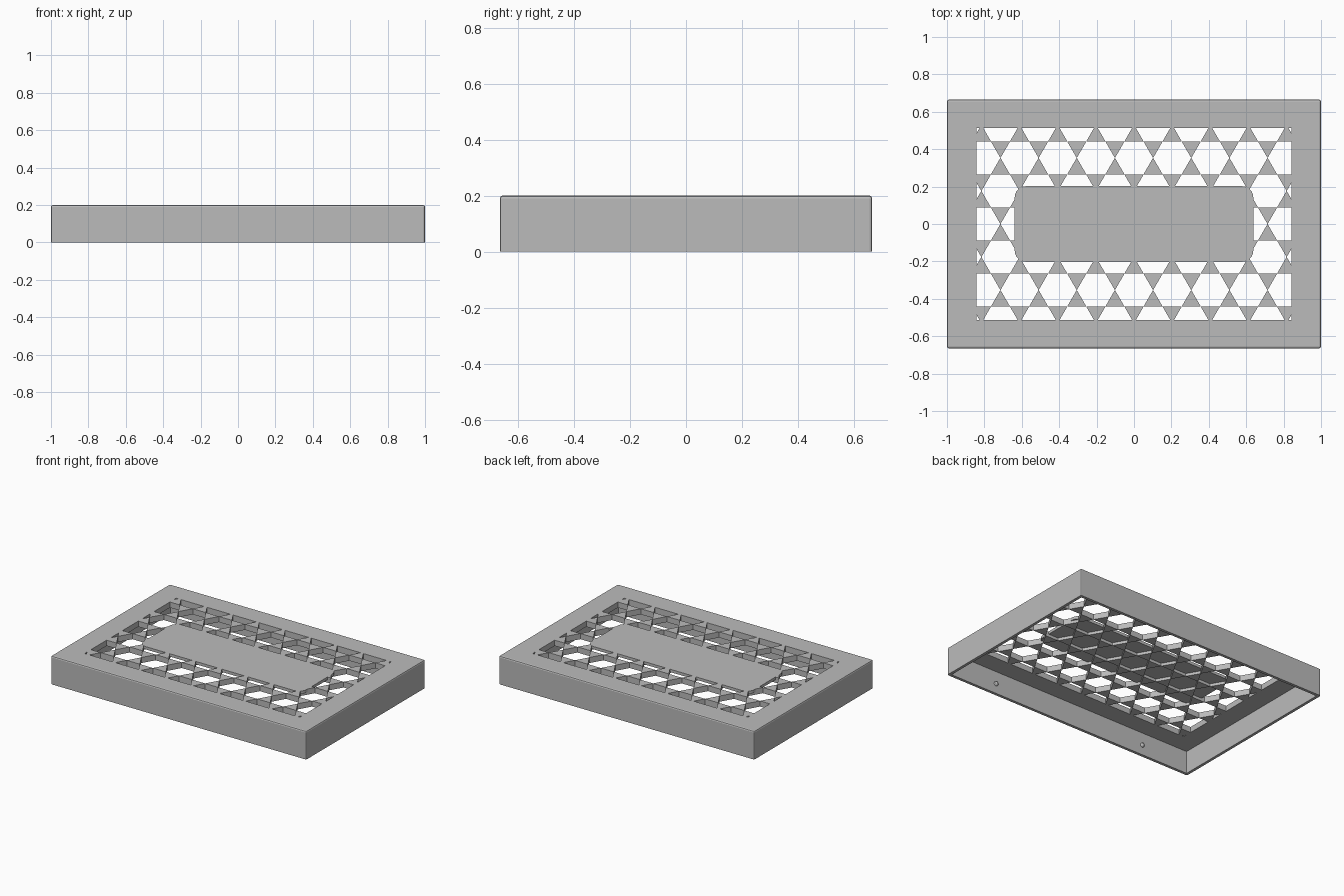
import bpy, bmesh, math
from mathutils import Matrix, Vector

if "Cube" in bpy.data.objects:
    bpy.data.objects.remove(bpy.data.objects["Cube"], do_unlink=True)

W, D, H = 2.0, 1.33, 0.2          # outer size
WALL, ROOF = 0.02, 0.04           # shell thickness
PITCH, RIB = 0.204, 0.028         # honeycomb spacing and rib width
OPEN_X, OPEN_Y = 0.842, 0.512     # half size of the vented area

grey = bpy.data.materials.new("plain_grey")
grey.use_nodes = True
colour = (0.5, 0.5, 0.5, 1)
grey.diffuse_color = colour
grey.node_tree.nodes["Principled BSDF"].inputs["Base Color"].default_value = colour


def make_object(name, bm, helper=False):
    bmesh.ops.recalc_face_normals(bm, faces=bm.faces[:])
    mesh = bpy.data.meshes.new(name)
    bm.to_mesh(mesh)
    bm.free()
    mesh.materials.append(grey)
    ob = bpy.data.objects.new(name, mesh)
    bpy.context.collection.objects.link(ob)
    ob.hide_render = helper
    ob.hide_viewport = helper
    return ob


def box(sx, sy, z0, z1):
    bm = bmesh.new()
    place = Matrix.Translation((0, 0, (z0 + z1) / 2)) @ Matrix.Diagonal((sx, sy, z1 - z0, 1))
    bmesh.ops.create_cube(bm, size=1, matrix=place)
    return bm


def upright(edge):
    a, b = edge.verts
    return abs(a.co.z - b.co.z) > 0.001


def boolean(ob, other, operation):
    mod = ob.modifiers.new(other.name, 'BOOLEAN')
    mod.operation, mod.solver, mod.object = operation, 'EXACT', other


# Outer lid with a small chamfer on the top and corner edges
bm = box(W, D, 0, H)
edges = [e for e in bm.edges if upright(e) or all(v.co.z > H / 2 for v in e.verts)]
bmesh.ops.bevel(bm, geom=edges, offset=0.01, segments=2, profile=0.5, affect='EDGES')
lid = make_object("lid_shell", bm)

# Hollow underside
cavity = make_object("cavity_cutter", box(W - 2 * WALL, D - 2 * WALL, -0.1, H - ROOF), True)

# Honeycomb holes, trimmed to the vented rectangle
bm = bmesh.new()
row_step = PITCH * math.sqrt(3) / 2
radius = (PITCH - RIB) / math.sqrt(3)
for row in range(-3, 4):
    for col in range(-5, 6):
        x = (col + 0.5 * (row % 2)) * PITCH
        place = Matrix.Translation((x, row * row_step, H - ROOF / 2)) @ Matrix.Rotation(math.pi / 6, 4, 'Z')
        bmesh.ops.create_cone(bm, cap_ends=True, segments=6, radius1=radius, radius2=radius,
                              depth=0.1, matrix=place)
for normal, limit in (((1, 0, 0), OPEN_X), ((-1, 0, 0), OPEN_X), ((0, 1, 0), OPEN_Y), ((0, -1, 0), OPEN_Y)):
    n = Vector(normal)
    bmesh.ops.bisect_plane(bm, geom=bm.verts[:] + bm.edges[:] + bm.faces[:], dist=1e-5,
                           plane_co=n * limit, plane_no=n, clear_outer=True)
    bmesh.ops.holes_fill(bm, edges=[e for e in bm.edges if e.is_boundary], sides=0)
holes = make_object("honeycomb_cutter", bm, True)

# Rounded centre plate closing the top of the middle cells
bm = box(1.276, 0.404, H - ROOF / 2, H)
bmesh.ops.bevel(bm, geom=[e for e in bm.edges if upright(e)], offset=0.06, segments=6,
                profile=0.5, affect='EDGES')
plate = make_object("centre_plate", bm, True)

boolean(lid, cavity, 'DIFFERENCE')
boolean(lid, holes, 'DIFFERENCE')
boolean(lid, plate, 'UNION')

# Small snap bumps inside the long walls
for side, label in ((-1, "front"), (1, "back")):
    for x, end in ((-0.61, "right"), (0.61, "left")):
        bm = bmesh.new()
        place = Matrix.Translation((x, side * (D / 2 - WALL), 0.07))
        bmesh.ops.create_uvsphere(bm, u_segments=12, v_segments=8, radius=0.016, matrix=place)
        make_object(f"{label}_{end}_snap_bump", bm)
